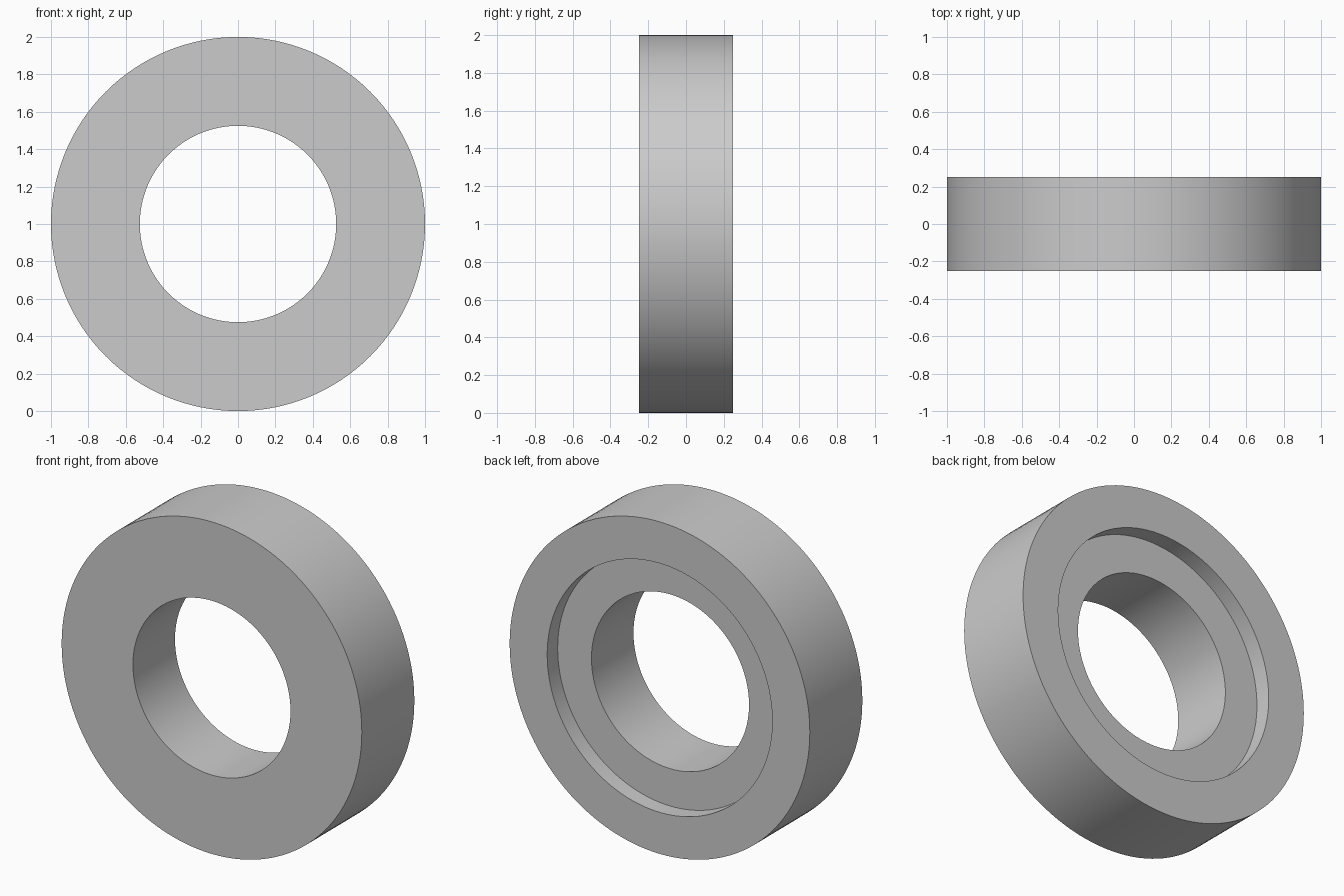
import bpy
import bmesh
import math
from mathutils import Matrix

cube = bpy.data.objects.get("Cube")
if cube:
    bpy.data.objects.remove(cube, do_unlink=True)

OUTER, BORE, RECESS = 1.0, 0.525, 0.75   # radii
HALF, DEPTH = 0.25, 0.10                 # half width, recess depth
SEGMENTS = 128

# Plain grey material
grey = bpy.data.materials.new("grey")
grey.use_nodes = True
colour = (0.6, 0.6, 0.6, 1)
grey.diffuse_color = colour
grey.node_tree.nodes["Principled BSDF"].inputs["Base Color"].default_value = colour

# Closed cross-section (radius, y), recessed on the back, spun about the y axis
profile = [(BORE, -HALF), (OUTER, -HALF), (OUTER, HALF),
           (RECESS, HALF), (RECESS, HALF - DEPTH), (BORE, HALF - DEPTH)]
bm = bmesh.new()
verts = [bm.verts.new((r, y, 0)) for r, y in profile]
edges = [bm.edges.new((v, verts[(i + 1) % len(verts)])) for i, v in enumerate(verts)]
bmesh.ops.spin(bm, geom=verts + edges, cent=(0, 0, 0), axis=(0, 1, 0),
               angle=math.tau, steps=SEGMENTS, use_merge=False)
bmesh.ops.remove_doubles(bm, verts=bm.verts, dist=1e-4)
bmesh.ops.recalc_face_normals(bm, faces=bm.faces)
bmesh.ops.transform(bm, matrix=Matrix.Translation((0, 0, OUTER)), verts=bm.verts)

mesh = bpy.data.meshes.new("recessed_ring")
bm.to_mesh(mesh)
bm.free()
mesh.materials.append(grey)
ring = bpy.data.objects.new("recessed_ring", mesh)
bpy.context.collection.objects.link(ring)

# Smooth walls, sharp rims
bpy.ops.object.select_all(action="DESELECT")
ring.select_set(True)
bpy.context.view_layer.objects.active = ring
bpy.ops.object.shade_smooth_by_angle(angle=math.radians(30))
